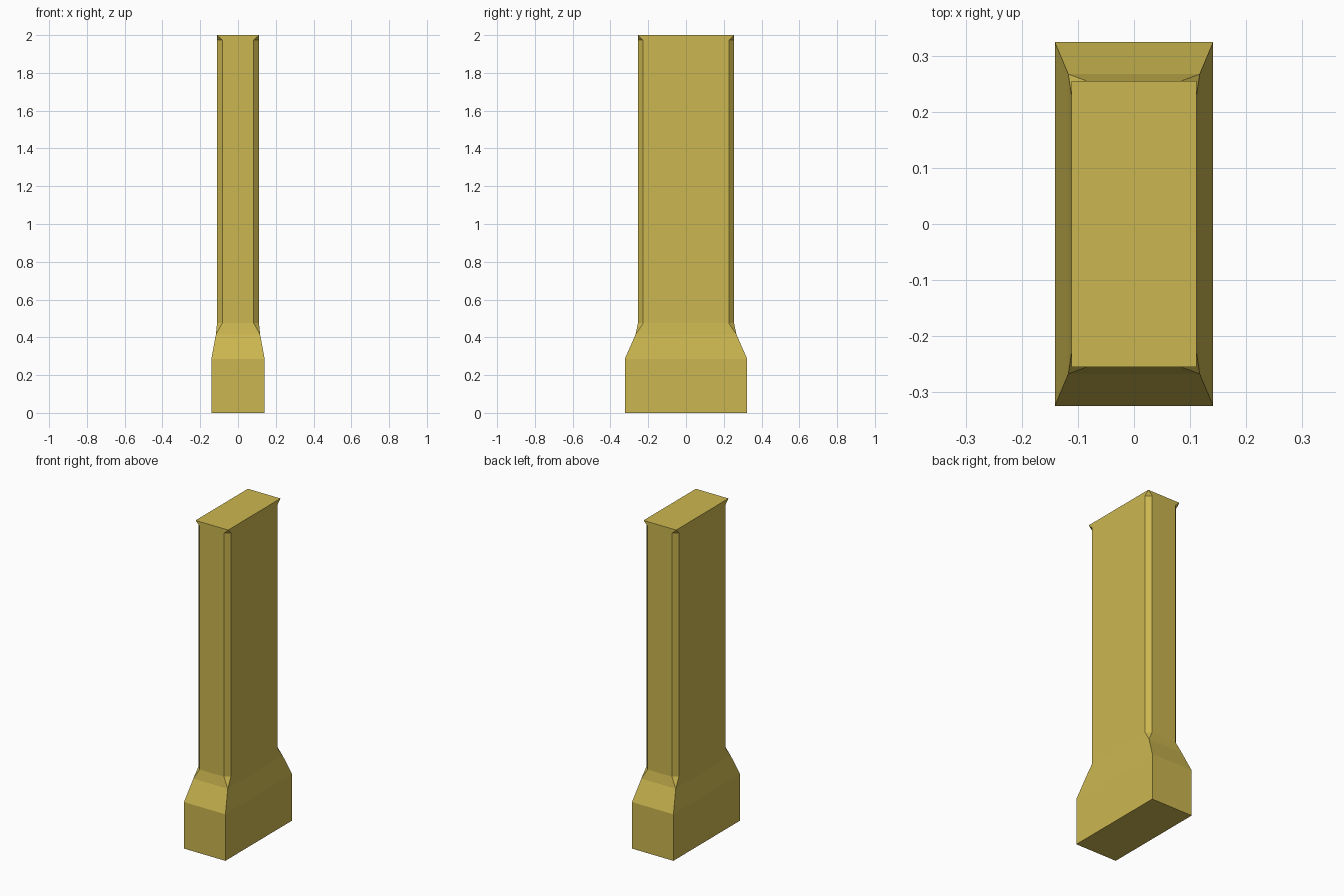
import bpy, bmesh

if "Cube" in bpy.data.objects:
    bpy.data.objects.remove(bpy.data.objects["Cube"])

CORNERS = [(1, 1), (-1, 1), (-1, -1), (1, -1)]  # counter-clockwise


def ring(bm, hx, hy, z, cut=0.0):
    """Per corner a (start, end) vertex pair; both are the same vertex when uncut."""
    pairs = []
    for sx, sy in CORNERS:
        if cut:
            a = bm.verts.new((sx * hx, sy * (hy - cut), z))
            b = bm.verts.new((sx * (hx - cut), sy * hy, z))
            pairs.append((a, b) if sx * sy > 0 else (b, a))
        else:
            v = bm.verts.new((sx * hx, sy * hy, z))
            pairs.append((v, v))
    return pairs


def bridge(bm, low, up):
    """Side quads plus the corner chamfer faces (triangles where a square ring meets a cut one)."""
    for i in range(4):
        j = (i + 1) % 4
        bm.faces.new((low[i][1], low[j][0], up[j][0], up[i][1]))
        corner = list(dict.fromkeys((low[i][0], low[i][1], up[i][1], up[i][0])))
        if len(corner) > 2:
            bm.faces.new(corner)


bm = bmesh.new()
rings = [
    ring(bm, 0.141, 0.324, 0.0),             # plinth bottom
    ring(bm, 0.141, 0.324, 0.286),           # plinth top
    ring(bm, 0.117, 0.267, 0.415),           # taper
    ring(bm, 0.111, 0.2545, 0.475, 0.028),   # chamfered shaft bottom
    ring(bm, 0.111, 0.2545, 1.973, 0.028),   # chamfered shaft top
    ring(bm, 0.111, 0.2545, 2.0),            # square top
]
for low, up in zip(rings, rings[1:]):
    bridge(bm, low, up)
bm.faces.new([p[0] for p in reversed(rings[0])])
bm.faces.new([p[0] for p in rings[-1]])
bmesh.ops.recalc_face_normals(bm, faces=bm.faces)

mesh = bpy.data.meshes.new("pillar")
bm.to_mesh(mesh)
bm.free()
pillar = bpy.data.objects.new("pillar", mesh)
bpy.context.collection.objects.link(pillar)

# Ochre finish
mat = bpy.data.materials.new("ochre")
mat.diffuse_color = (0.60, 0.47, 0.08, 1)
mat.use_nodes = True
mat.node_tree.nodes["Principled BSDF"].inputs["Base Color"].default_value = mat.diffuse_color
mesh.materials.append(mat)
